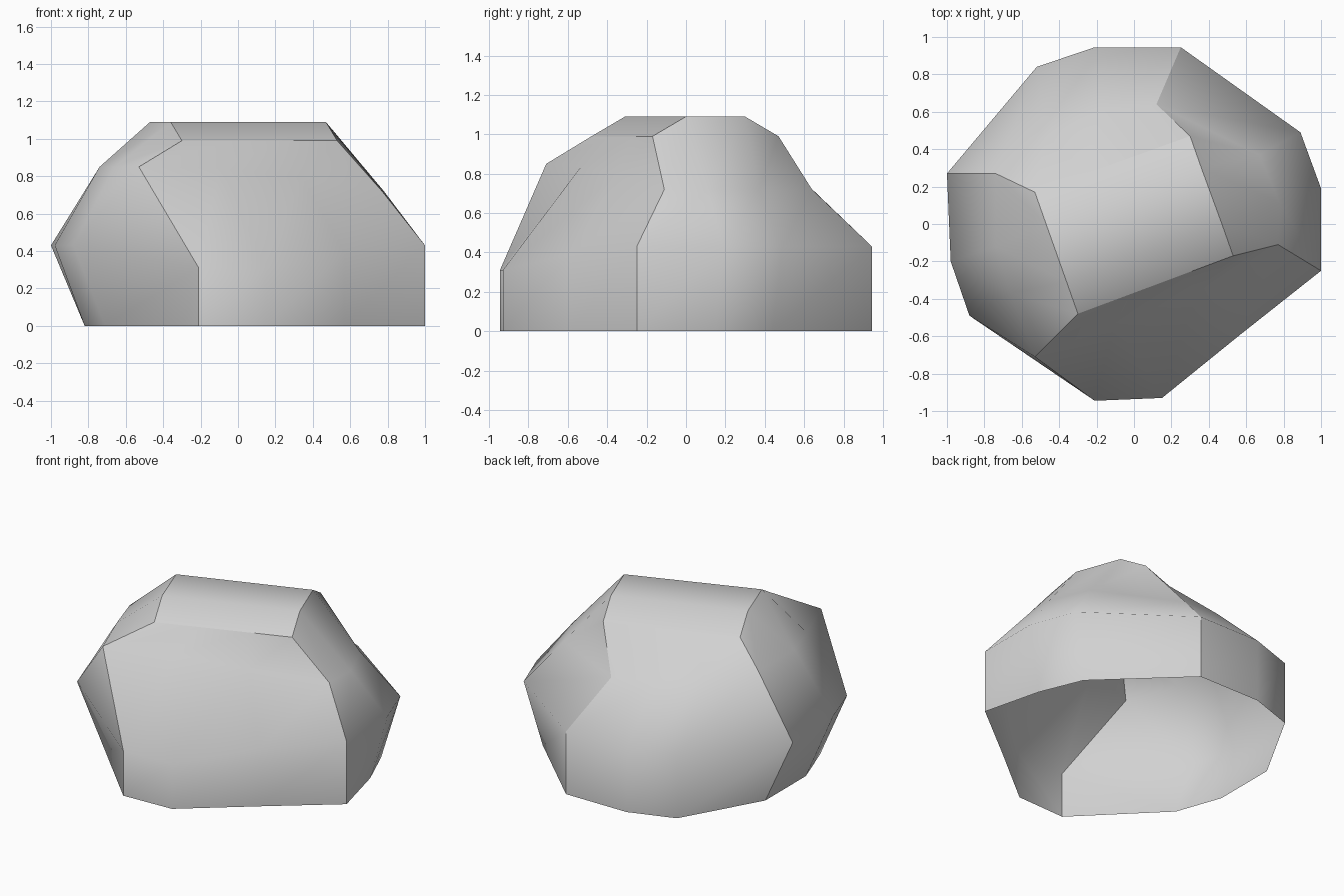
import bpy
import bmesh
from mathutils import Vector

# Remove only the default object
default_object = bpy.data.objects.get("Cube")
if default_object:
    bpy.data.objects.remove(default_object, do_unlink=True)

# Stone material
stone = bpy.data.materials.new("grey stone")
stone.use_nodes = True
stone_colour = (0.64, 0.64, 0.64, 1)
stone.diffuse_color = stone_colour
shader = stone.node_tree.nodes["Principled BSDF"]
shader.inputs["Base Color"].default_value = stone_colour
shader.inputs["Roughness"].default_value = 0.9

SIDES = 12           # columns around the boulder
SIDE_STEP = 3        # every third column is a hard ridge


def vectors(points):
    return [Vector(point) for point in points]


def divide(start, end):
    """Points at the start, one third and two thirds of a straight edge."""
    return [start.lerp(end, step / SIDE_STEP) for step in range(SIDE_STEP)]


# Widest ring: front, right end, back, left end
WAIST = 0.43
waist = vectors([
    (-.21, -.945, .31), (.15, -.93, .31), (.57, -.59, .39),
    (1, -.25, WAIST), (1, .19, WAIST), (.89, .49, WAIST),
    (.25, .945, WAIST), (-.21, .945, WAIST), (-.52, .84, WAIST),
    (-1, .27, WAIST), (-.98, -.2, WAIST), (-.88, -.49, WAIST),
])

# Ground ring drops straight down, except the undercut ends
ground = [Vector((point.x, point.y, 0)) for point in waist]
ground[4:6] = vectors([(.9, .15, 0), (.78, .44, 0)])
ground[-SIDE_STEP:] = vectors([(-.82, .31, 0), (-.82, -.13, 0), (-.71, -.44, 0)])

# Shoulder ring
LOW, HIGH = 0.72, 0.85
shoulder = vectors([
    (-.53, -.71, HIGH), (-.1, -.53, .84), (.34, -.36, .79),
    (.77, -.11, LOW), (.78, .11, LOW), (.67, .37, LOW),
    (.12, .64, LOW), (-.18, .6, .76), (-.47, .47, .81),
    (-.74, .27, HIGH), (-.74, -.12, HIGH), (-.66, -.37, HIGH),
])

# Crown: two matching end arches joined by straight edges
RIM, TOP = 0.99, 1.09
left_arch = vectors([(-.3, -.48, RIM), (-.36, -.31, TOP), (-.47, 0, TOP), (-.53, .17, RIM)])
right_arch = vectors([(.53, -.17, RIM), (.47, 0, TOP), (.36, .3, TOP), (.3, .47, RIM)])
crown = divide(left_arch[0], right_arch[0])
crown += right_arch[:-1]
crown += divide(right_arch[-1], left_arch[-1])
crown += left_arch[:0:-1]

# Loft the rings into an open shell
shell = bmesh.new()
rings = [[shell.verts.new(point) for point in ring]
         for ring in (ground, waist, shoulder, crown)]
for lower, upper in zip(rings, rings[1:]):
    for here in range(SIDES):
        after = (here + 1) % SIDES
        shell.faces.new((lower[here], lower[after], upper[after], upper[here]))

# Close the crown with three long facets
edge = rings[-1]
front, right_end = edge[:4], edge[3:7]
back, left_end = edge[6:10], [edge[0]] + edge[:8:-1]
shell.faces.new(front + [right_end[1], left_end[1]])
shell.faces.new((left_end[1], right_end[1], right_end[2], left_end[2]))
shell.faces.new([left_end[2], right_end[2]] + back)

# Smooth facets, with hard ridges at the corners and around the crown
for face in shell.faces:
    face.smooth = True


def harden(chain):
    for start, end in zip(chain, chain[1:]):
        ridge = shell.edges.get((start, end))
        if ridge:
            ridge.smooth = False


for column in range(0, SIDES, SIDE_STEP):
    harden([ring[column] for ring in rings])
for chain in (front, right_end, back, left_end):
    harden(chain)

mesh = bpy.data.meshes.new("boulder")
shell.to_mesh(mesh)
shell.free()
mesh.materials.append(stone)
boulder = bpy.data.objects.new("boulder", mesh)
bpy.context.collection.objects.link(boulder)
